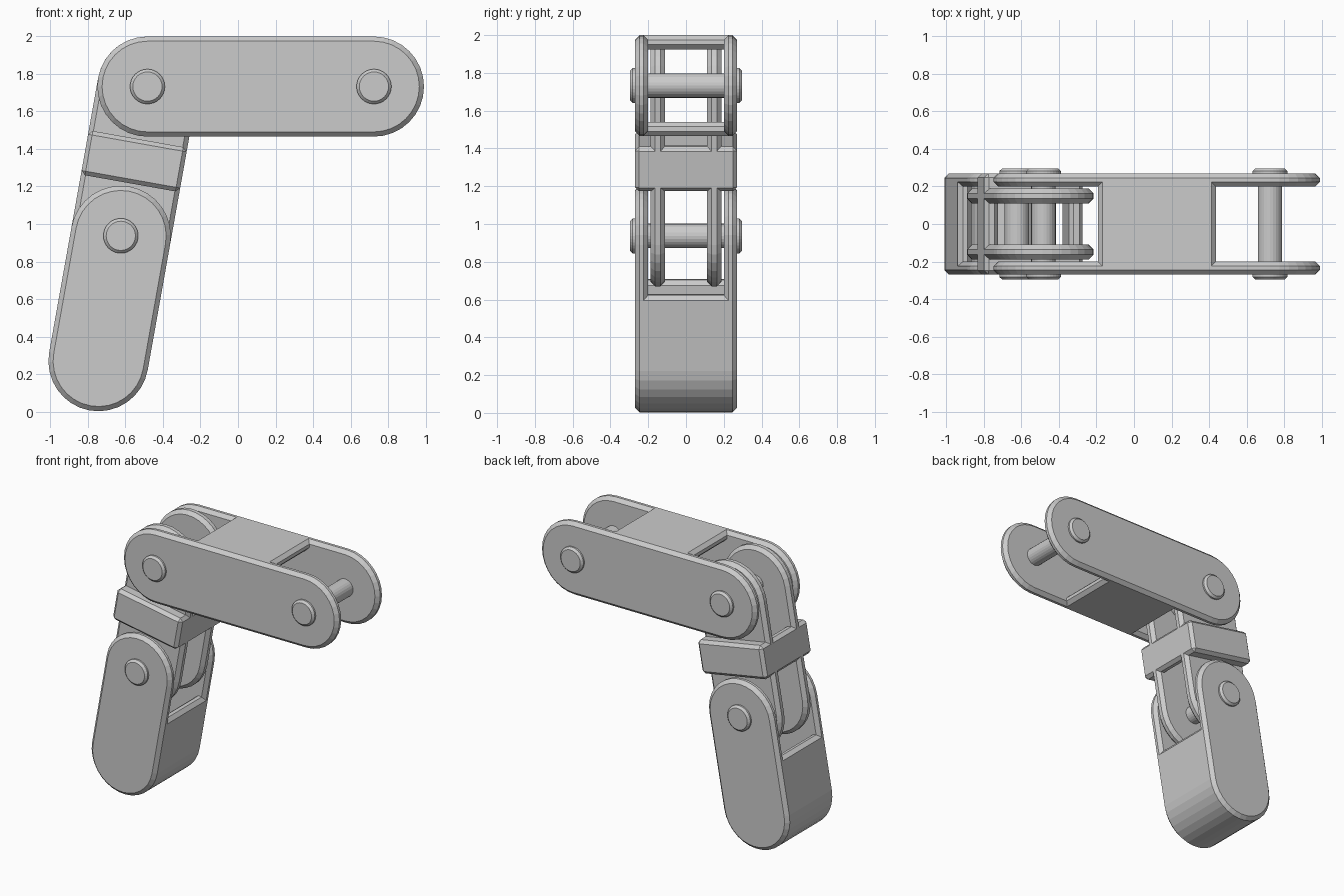
import bpy, bmesh
from math import sin, cos, pi, atan2, hypot

if "Cube" in bpy.data.objects:
    bpy.data.objects.remove(bpy.data.objects["Cube"])

R = 0.267          # half width of every link
N = 16             # segments per half circle
LOW = (-0.625, 0.937)
UP = (-0.483, 1.733)
FAR = (0.725, 1.733)
TILT = atan2(UP[1] - LOW[1], UP[0] - LOW[0])
MID_LEN = hypot(UP[0] - LOW[0], UP[1] - LOW[1])
LOW_LEN = 0.679


def prism(name, pts, y0, y1, bevel, origin=(0, 0), ang=0.0):
    """Extrude a side profile along y; u runs along the link, v across it."""
    bm = bmesh.new()
    c, s = cos(ang), sin(ang)
    vs = [bm.verts.new((origin[0] + u * c - v * s, y0, origin[1] + u * s + v * c))
          for u, v in pts]
    f = bm.faces.new(vs)
    ext = bmesh.ops.extrude_face_region(bm, geom=[f])
    for g in ext["geom"]:
        if isinstance(g, bmesh.types.BMVert):
            g.co.y = y1
    bmesh.ops.recalc_face_normals(bm, faces=bm.faces)
    me = bpy.data.meshes.new(name)
    bm.to_mesh(me)
    bm.free()
    ob = bpy.data.objects.new(name, me)
    bpy.context.collection.objects.link(ob)
    if bevel:
        m = ob.modifiers.new("Bevel", "BEVEL")
        m.width = bevel
        m.segments = 1
        m.limit_method = "ANGLE"
        m.angle_limit = pi / 6
    return ob


def arc(cu, r, a0, a1, n=N):
    return [(cu + r * cos(a0 + (a1 - a0) * i / n), r * sin(a0 + (a1 - a0) * i / n))
            for i in range(n + 1)]


def stadium(length, r=R):
    return arc(length, r, -pi / 2, pi / 2) + arc(0, r, pi / 2, 1.5 * pi)


def rect(u0, u1, v0, v1):
    return [(u0, v0), (u1, v0), (u1, v1), (u0, v1)]


def side_plates(name, pts, y0, y1, bevel, origin, ang):
    prism(name + "_front", pts, -y1, -y0, bevel, origin, ang)
    prism(name + "_back", pts, y0, y1, bevel, origin, ang)


# Upper link: two outer plates joined by top and bottom bridges
side_plates("upper_link_plate", stadium(FAR[0] - UP[0]), 0.2, 0.27, 0.025, UP, 0)
for label, v0, v1 in (("top", R - 0.075, R), ("bottom", -R, -R + 0.075)):
    prism("upper_link_bridge_" + label, rect(0.29, 0.92, v0, v1),
          -0.268, 0.268, 0.025, UP, 0)

# Middle link: two inner plates and a hollow collar around their middle
side_plates("middle_link_plate", stadium(MID_LEN), 0.11, 0.188, 0.025, LOW, TILT)
h = MID_LEN / 2
side_plates("collar_cheek", rect(h - 0.12, h + 0.12, -R, R), 0.115, 0.27, 0.022, LOW, TILT)
for label, v0, v1 in (("left", R - 0.075, R), ("right", -R, -R + 0.075)):
    prism("collar_wall_" + label, rect(h - 0.12, h + 0.12, v0, v1),
          -0.268, 0.268, 0.022, LOW, TILT)

# Lower link: two outer plates and a rounded shell closing the tip
base = (LOW[0] - LOW_LEN * cos(TILT), LOW[1] - LOW_LEN * sin(TILT))
side_plates("lower_link_plate", stadium(LOW_LEN), 0.2, 0.27, 0.025, base, TILT)
lip = LOW_LEN - 0.275
ri = R - 0.075
shell = ([(lip, R)] + arc(0, R, pi / 2, 1.5 * pi) + [(lip, -R), (lip, -ri)]
         + arc(0, ri, 1.5 * pi, pi / 2) + [(lip, ri)])
prism("lower_link_shell", shell, -0.268, 0.268, 0.025, base, TILT)

# Hinge pins with round heads
for label, pos in (("lower", LOW), ("upper", UP), ("end", FAR)):
    prism(label + "_pin_shaft", arc(0, 0.065, 0, 2 * pi, 24)[:-1], -0.27, 0.27, 0, pos)
    side_plates(label + "_pin_head", arc(0, 0.093, 0, 2 * pi, 32)[:-1],
                0.24, 0.297, 0.015, pos, 0)
